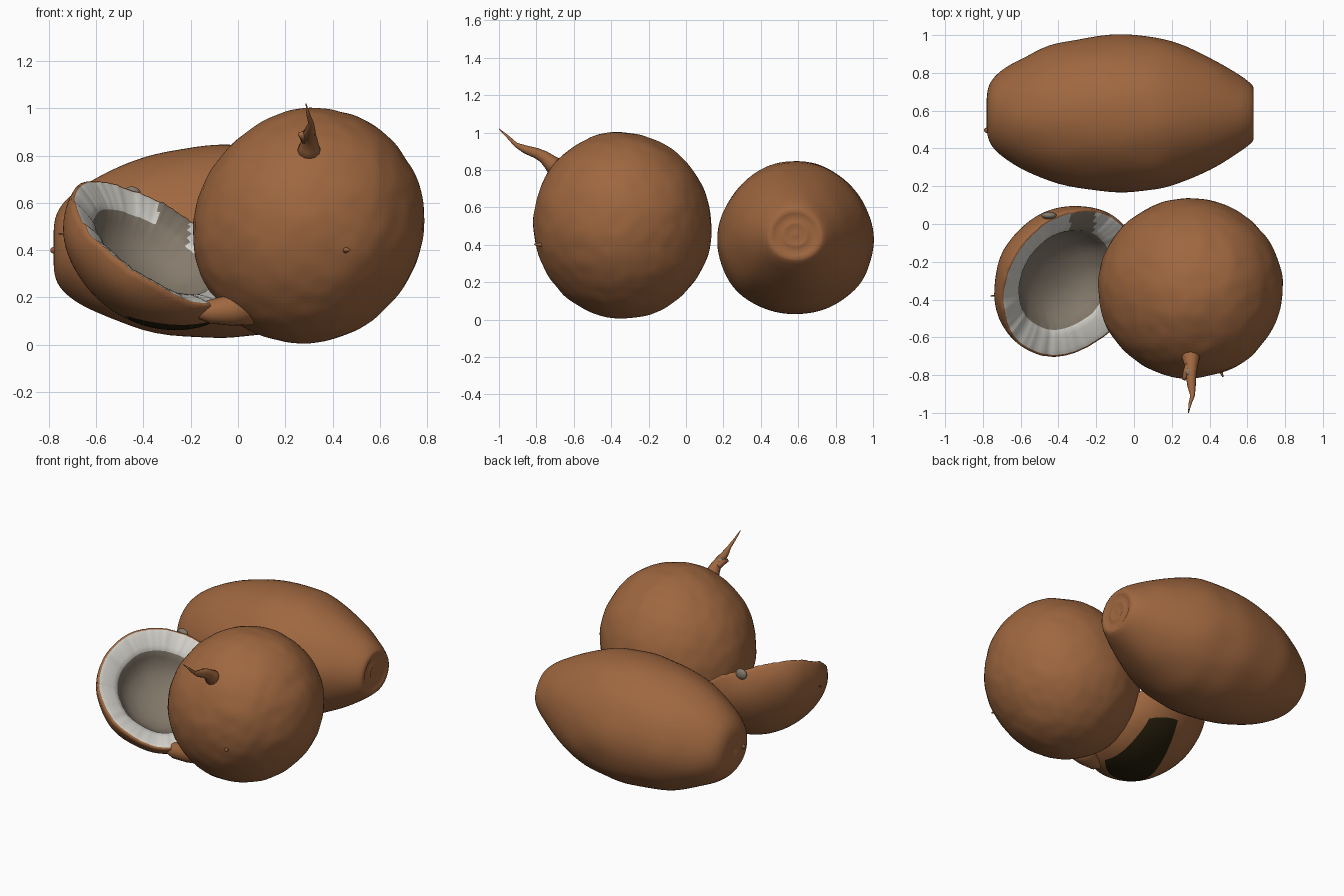
import bpy, bmesh, math
from mathutils import Vector, noise

if "Cube" in bpy.data.objects:
    bpy.data.objects.remove(bpy.data.objects["Cube"])


def material(name, rgb):
    m = bpy.data.materials.new(name)
    m.diffuse_color = (*rgb, 1)
    m.use_nodes = True
    m.node_tree.nodes["Principled BSDF"].inputs["Base Color"].default_value = m.diffuse_color
    return m


BROWN = material("husk_brown", (0.345, 0.135, 0.05))
WHITE = material("flesh_white", (0.68, 0.66, 0.61))
GREY = material("hollow_grey", (0.235, 0.195, 0.15))
DARK = material("underside_dark", (0.02, 0.014, 0.004))
MATS = [BROWN, WHITE, GREY, DARK]


def finish(name, bm):
    bmesh.ops.remove_doubles(bm, verts=bm.verts, dist=0.0005)
    bmesh.ops.recalc_face_normals(bm, faces=bm.faces)
    for f in bm.faces:
        f.smooth = True
    me = bpy.data.meshes.new(name)
    bm.to_mesh(me)
    bm.free()
    for m in MATS:
        me.materials.append(m)
    ob = bpy.data.objects.new(name, me)
    bpy.context.collection.objects.link(ob)
    return ob


def rings_mesh(rings):
    """Skin closed loops of points; each face remembers its row."""
    bm = bmesh.new()
    rows = [[bm.verts.new(p) for p in ring] for ring in rings]
    n = len(rows[0])
    layer = bm.faces.layers.int.new("row")
    for i in range(len(rows) - 1):
        for j in range(n):
            k = (j + 1) % n
            f = bm.faces.new((rows[i][j], rows[i][k], rows[i + 1][k], rows[i + 1][j]))
            f[layer] = i
    return bm


def lathe(profile, place, segs=96):
    """profile: (height, radius); place(height, radius, angle) -> point."""
    return rings_mesh([[place(h, r, 2 * math.pi * j / segs) for j in range(segs)]
                       for h, r in profile])


def smooth_profile(pts, steps):
    """Catmull-Rom through profile points."""
    out = []
    for i in range(len(pts) - 1):
        p = [Vector(pts[max(0, min(len(pts) - 1, i + k))]) for k in (-1, 0, 1, 2)]
        for s in range(steps):
            t = s / steps
            q = 0.5 * (2 * p[1] + (p[2] - p[0]) * t
                       + (2 * p[0] - 5 * p[1] + 4 * p[2] - p[3]) * t * t
                       + (3 * p[1] - p[0] - 3 * p[2] + p[3]) * t ** 3)
            out.append((q[0], max(q[1], 0)))
    out.append(tuple(pts[-1]))
    return out


def tube(name, path, radii, mat=0, segs=12):
    """Tapered twig along a path."""
    pts = [Vector(p) for p in path]
    rings = []
    for i, p in enumerate(pts):
        d = (pts[min(i + 1, len(pts) - 1)] - pts[max(i - 1, 0)]).normalized()
        q = d.to_track_quat('Z', 'Y')
        rings.append([p + q @ Vector((radii[i] * math.cos(2 * math.pi * j / segs),
                                      radii[i] * math.sin(2 * math.pi * j / segs), 0))
                      for j in range(segs)])
    bm = rings_mesh(rings)
    bmesh.ops.holes_fill(bm, edges=bm.edges, sides=segs)
    for f in bm.faces:
        f.material_index = mat
    return finish(name, bm)


# Long coconut lying behind, axis along x, blunt ends
body = smooth_profile([(-0.768, 0), (-0.78, 0.07), (-0.765, 0.15), (-0.71, 0.218), (-0.6, 0.288),
                       (-0.4, 0.372), (-0.13, 0.415), (0.05, 0.41), (0.2, 0.382),
                       (0.4, 0.298), (0.55, 0.208), (0.605, 0.168)], 5)
cap = [(0.625, 0.15), (0.632, 0.137), (0.63, 0.115), (0.618, 0.095), (0.628, 0.07),
       (0.63, 0.055), (0.62, 0.035), (0.626, 0.015), (0.626, 0)]


def place_long(x, r, a):
    r *= 1 + 0.012 * math.cos(3 * (a - math.pi / 2))
    p = Vector((x, 0.585 + r * math.cos(a), 0.435 + 0.03 * x + r * math.sin(a) * 0.98))
    r2 = 0.007 * noise.noise(p * 5) * min(1, r / 0.15)
    return p + Vector((0, math.cos(a), math.sin(a))) * r2


finish("long_coconut", lathe(body + cap, place_long))

# Round coconut, slightly leaning and lumpy
CR = Vector((0.298, -0.34, 0.503))
bm = bmesh.new()
bmesh.ops.create_icosphere(bm, subdivisions=6, radius=1)
for v in bm.verts:
    d = v.co.normalized()
    bump = 1 + 0.012 * noise.noise(d * 2.2) + 0.007 * noise.noise(d * 6)
    bump -= 0.05 * max(0, d.dot(Vector((-0.75, 0, 0.66))) - 0.75)   # flatter upper left
    p = Vector((d.x * 0.488, d.y * 0.476, d.z * 0.498)) * bump
    p.x += 0.05 * p.z
    p.y -= 0.02 * p.z
    v.co = p + CR
finish("round_coconut", bm)

# Broken half shell: outer husk, rim, flesh bevel and hollow
CS = Vector((-0.342, -0.31, 0.425))
N = Vector((0.505, -0.373, 0.778)).normalized()
Q = N.to_track_quat('Z', 'Y')
R, D = 0.422, 0.33
outer = [(-D * math.cos(t * math.pi / 48), R * math.sin(t * math.pi / 48) ** 1.1) for t in range(25)]
rim = [(0.006, R - 0.006), (0.006, R - 0.013)]
white = [(0.0, 0.385), (-0.012, 0.35), (-0.026, 0.315), (-0.042, 0.285)]
hollow = [(-0.085, 0.262), (-0.125, 0.23), (-0.16, 0.19), (-0.19, 0.12), (-0.2, 0.05), (-0.201, 0)]


def place_shell(h, r, a):
    u = Vector((math.cos(a), math.sin(a), 0))
    w = max(0, 1 + h / 0.12)          # ragged near the rim
    rag = w * (0.012 * noise.noise(u * 4) + 0.006 * noise.noise(u * 13))
    r2 = r * (1 + 0.02 * noise.noise(u * 2 + Vector((0, 0, h * 5))))
    return CS + Q @ Vector((r2 * u.x, r2 * u.y, h + rag))


bm = lathe(outer + rim + white + hollow, place_shell, 160)
row = bm.faces.layers.int["row"]
# Clean cuts bounding the dark underside patch: keep the side against each normal
cuts = [(Vector((-0.3, -0.45, 0.11)), Vector((0.12, -0.34, 1))),
        (Vector((-0.48, -0.5, 0.1)), Vector((-1, 0.28, 0))),
        (Vector((-0.1, -0.5, 0.1)), Vector((1, 0.08, 0)))]
for co, no in cuts:
    geom = [f for f in bm.faces if f[row] < 23]
    geom += list({e for f in geom for e in f.edges}) + list({v for f in geom for v in f.verts})
    bmesh.ops.bisect_plane(bm, geom=geom, dist=1e-5, plane_co=co, plane_no=no)
n_out, n_white = len(outer) + 1, len(outer) + len(rim) + len(white) - 1
for f in bm.faces:
    c = f.calc_center_median()
    i = f[row]
    if i >= n_white:
        f.material_index = 2
    elif i >= n_out:
        bare = -0.34 < c.x < -0.21 and c.y > -0.1    # bare patch on the back rim
        f.material_index = 2 if bare else 1
    elif i < 23 and all((c - co).dot(no) < 0 for co, no in cuts):
        f.material_index = 3
finish("half_shell", bm)

# Lump of bare shell on the back rim
bm = bmesh.new()
bmesh.ops.create_icosphere(bm, subdivisions=3, radius=1)
for v in bm.verts:
    v.co = Vector((v.co.x * 0.04, v.co.y * 0.02, v.co.z * 0.035)) + Vector((-0.45, 0.045, 0.635))
for f in bm.faces:
    f.material_index = 2
finish("rim_lump", bm)

# Husk bridge where the shell meets the round coconut
tube("shell_bridge", [(-0.19, -0.52, 0.14), (-0.12, -0.515, 0.14), (-0.04, -0.5, 0.145), (0.08, -0.46, 0.18)],
     [0.02, 0.05, 0.065, 0.1], segs=24)

# Dried stem on the round coconut with a grey stub
tube("stem", [(0.3, -0.68, 0.8), (0.302, -0.725, 0.84), (0.303, -0.76, 0.87), (0.302, -0.8, 0.89),
              (0.305, -0.86, 0.91), (0.31, -0.91, 0.935), (0.297, -0.95, 0.975), (0.288, -1.0, 1.02)],
     [0.06, 0.042, 0.033, 0.028, 0.022, 0.012, 0.008, 0.002])
tube("stem_side", [(0.3, -0.74, 0.86), (0.28, -0.79, 0.885), (0.262, -0.825, 0.89)],
     [0.03, 0.022, 0.01])
tube("stem_stub", [(0.295, -0.77, 0.88), (0.288, -0.79, 0.9), (0.285, -0.8, 0.908)],
     [0.022, 0.016, 0.006], 2)

# Small spurs on the husks
for name, a, b, r in (("round_spur", (0.45, -0.76, 0.4), (0.472, -0.81, 0.402), 0.018),
                      ("shell_spur", (-0.68, -0.38, 0.46), (-0.76, -0.38, 0.47), 0.012),
                      ("long_spur", (-0.75, 0.5, 0.4), (-0.793, 0.495, 0.4), 0.04)):
    A, B = Vector(a), Vector(b)
    tube(name, [A, A.lerp(B, 0.5), B], [r, r * 0.5, r * 0.2])
